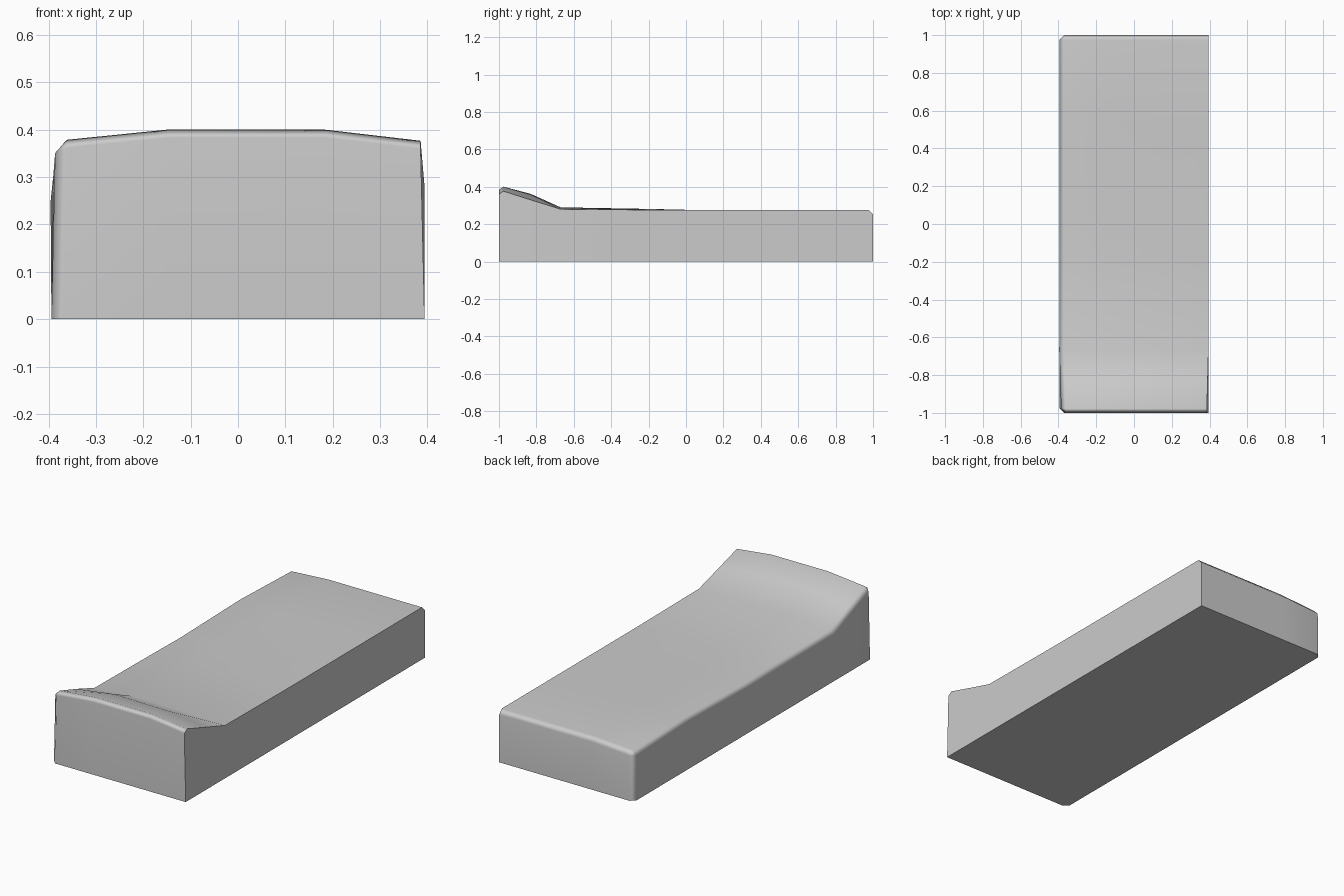
import bpy
import bmesh

if "Cube" in bpy.data.objects:
    bpy.data.objects.remove(bpy.data.objects["Cube"], do_unlink=True)

# Upholstery colour
fabric = bpy.data.materials.new("grey fabric")
fabric.use_nodes = True
grey = (0.6, 0.6, 0.6, 1)
fabric.diffuse_color = grey
fabric.node_tree.nodes["Principled BSDF"].inputs["Base Color"].default_value = grey

# Cushion cross-sections from the headrest to the foot: y, then top heights across x
half_width = 0.394
columns = (-half_width, -0.15, 0.19, half_width)
sections = (
    (-1.00, (0.384, 0.407, 0.407, 0.384)),
    (-0.83, (0.328, 0.362, 0.358, 0.330)),
    (-0.67, (0.272, 0.290, 0.286, 0.280)),
    (-0.165, (0.268, 0.281, 0.280, 0.276)),
    (0.04, (0.265, 0.273, 0.276, 0.276)),
    (0.55, (0.276, 0.276, 0.276, 0.276)),
    (1.00, (0.260, 0.276, 0.276, 0.276)),
)

bm = bmesh.new()
base, top = [], []
for y, heights in sections:
    base.append([bm.verts.new((x, y, 0)) for x in columns])
    # The sides lean in slightly where the headrest rises
    top.append([bm.verts.new((x * (1 - 0.22 * max(0, z - 0.28)), y, z))
                for x, z in zip(columns, heights)])

# Top skin
last_row, last_col = len(sections) - 1, len(columns) - 1
for j in range(last_row):
    for i in range(last_col):
        bm.faces.new((top[j][i], top[j][i + 1], top[j + 1][i + 1], top[j + 1][i]))


# Outline walked around the border, used for the walls and the flat underside
def border(grid):
    return (grid[0][:-1] + [row[-1] for row in grid[:-1]]
            + grid[-1][:0:-1] + [row[0] for row in grid[:0:-1]])


low, high = border(base), border(top)
for k in range(len(low)):
    n = (k + 1) % len(low)
    bm.faces.new((low[k], low[n], high[n], high[k]))
bm.faces.new(list(reversed(low)))
for v in [v for v in bm.verts if not v.link_faces]:
    bm.verts.remove(v)
bmesh.ops.recalc_face_normals(bm, faces=bm.faces)

# Soften the end and open-side edges; the wall side stays crisp
rims = (top[0], top[-1], [row[0] for row in top])
soft = [bm.edges.get((a, b)) for rim in rims for a, b in zip(rim, rim[1:])]
soft += [bm.edges.get((base[j][0], top[j][0])) for j in (0, -1)]
bmesh.ops.bevel(bm, geom=soft, offset=0.024, segments=1, affect='EDGES')

mesh = bpy.data.meshes.new("cushion")
bm.to_mesh(mesh)
bm.free()
mesh.materials.append(fabric)
cushion = bpy.data.objects.new("cushion", mesh)
bpy.context.collection.objects.link(cushion)

# Smooth upholstery with flat walls
bpy.ops.object.select_all(action='DESELECT')
cushion.select_set(True)
bpy.context.view_layer.objects.active = cushion
bpy.ops.object.shade_smooth_by_angle(angle=1.1)
weighted = cushion.modifiers.new("flat walls", 'WEIGHTED_NORMAL')
weighted.keep_sharp = True
